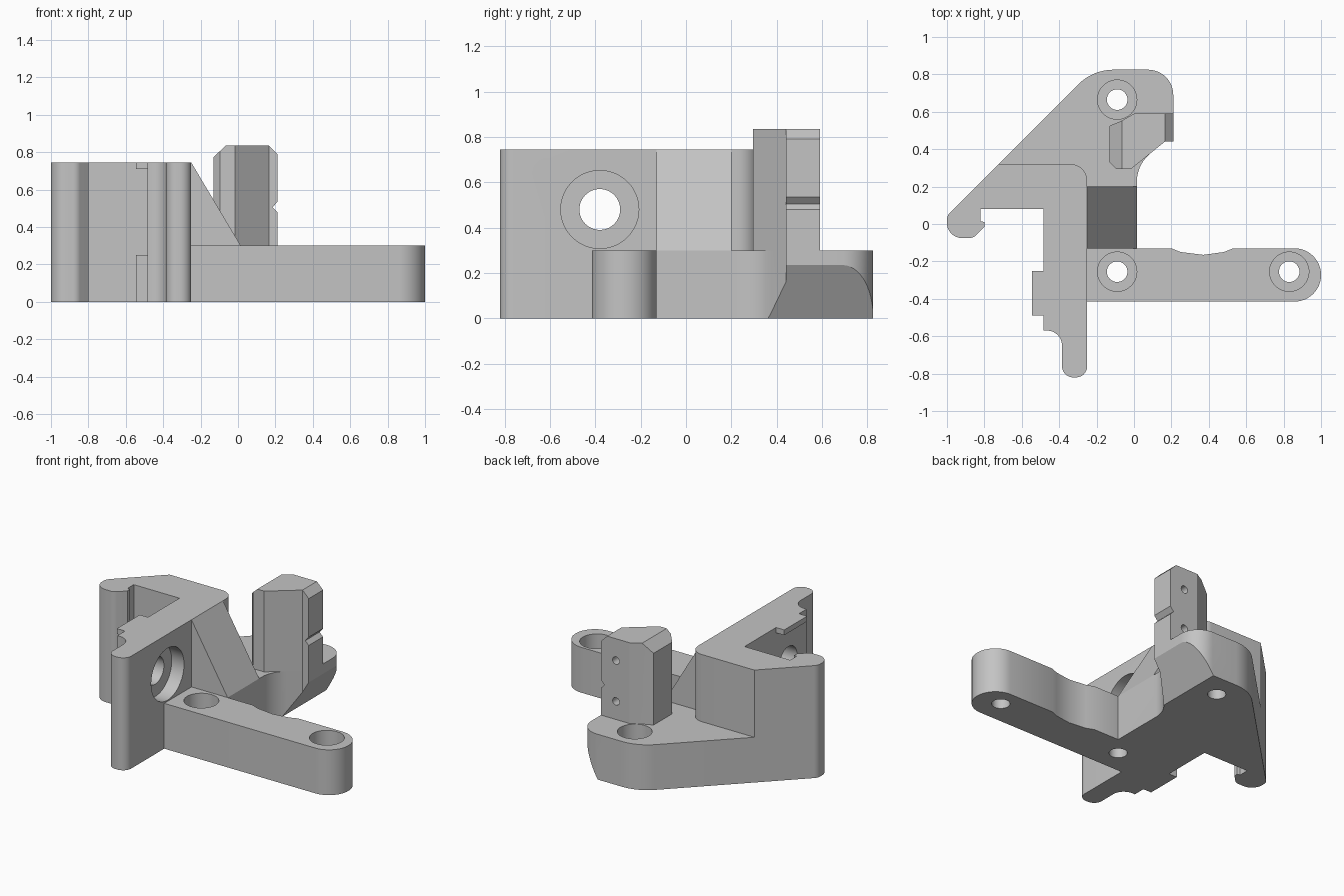
import bpy, bmesh, math
from mathutils import Vector

if "Cube" in bpy.data.objects:
    bpy.data.objects.remove(bpy.data.objects["Cube"], do_unlink=True)

GREY = (0.55, 0.55, 0.55, 1)
mat = bpy.data.materials.new("matte_grey")
mat.use_nodes = True
mat.diffuse_color = GREY
mat.node_tree.nodes["Principled BSDF"].inputs["Base Color"].default_value = GREY


def outline(points, steps=12):
    """Turn (a, b[, radius]) corners into a profile with rounded corners."""
    result = []
    for i, p in enumerate(points):
        corner = Vector(p[:2])
        radius = p[2] if len(p) > 2 else 0
        if not radius:
            result.append(corner)
            continue
        to_prev = (Vector(points[i - 1][:2]) - corner).normalized()
        to_next = (Vector(points[(i + 1) % len(points)][:2]) - corner).normalized()
        half = to_prev.angle(to_next) / 2
        centre = corner + (to_prev + to_next).normalized() * radius / math.sin(half)
        start = corner + to_prev * radius / math.tan(half) - centre
        end = corner + to_next * radius / math.tan(half) - centre
        turn = math.atan2(start.x * end.y - start.y * end.x, start.dot(end))
        for k in range(steps + 1):
            a = turn * k / steps
            c, s = math.cos(a), math.sin(a)
            result.append(centre + Vector((start.x * c - start.y * s,
                                           start.x * s + start.y * c)))
    return result


def prism(name, points, low, high, axis="z"):
    """Extrude a profile along an axis from low to high."""
    place = {"z": lambda a, b, h: (a, b, h),
             "y": lambda a, b, h: (a, h, b),
             "x": lambda a, b, h: (h, a, b)}[axis]
    bm = bmesh.new()
    flat = outline(points)
    lower = [bm.verts.new(place(p.x, p.y, low)) for p in flat]
    upper = [bm.verts.new(place(p.x, p.y, high)) for p in flat]
    bm.faces.new(lower)
    bm.faces.new(upper)
    for i in range(len(flat)):
        j = (i + 1) % len(flat)
        bm.faces.new((lower[i], lower[j], upper[j], upper[i]))
    bmesh.ops.recalc_face_normals(bm, faces=bm.faces)
    mesh = bpy.data.meshes.new(name)
    bm.to_mesh(mesh)
    bm.free()
    obj = bpy.data.objects.new(name, mesh)
    bpy.context.collection.objects.link(obj)
    mesh.materials.append(mat)
    return obj


def rod(name, a, b, radius, low, high, axis="z", sides=48):
    ring = [(a + radius * math.cos(math.tau * k / sides),
             b + radius * math.sin(math.tau * k / sides)) for k in range(sides)]
    return prism(name, ring, low, high, axis)


def combine(target, other, operation):
    """Apply a boolean and remove the helper."""
    mod = target.modifiers.new("join", "BOOLEAN")
    mod.operation, mod.solver, mod.object = operation, "EXACT", other
    bpy.context.view_layer.objects.active = target
    bpy.ops.object.modifier_apply(modifier=mod.name)
    bpy.data.objects.remove(other, do_unlink=True)


# Tall upright wall with hooked end
bracket = prism("bracket", [
    (-.25, -.82, .06), (-.385, -.82, .06), (-.385, -.57, .08), (-.485, -.57),
    (-.485, .08), (-.82, .08), (-.82, .015), (-.8, .01), (-.8, -.015),
    (-.86, -.075, .05), (-1, -.075, .08), (-1, .045, .06),
    (-.725, .32), (-.25, .32, .09)], 0, .745)

# Low base with the long arm
base = prism("base", [
    (-.725, .32), (-.22, .825, .27), (.21, .825, .135), (.21, .44), (.165, .44),
    (.015, .319, .2), (.015, -.13), (.2, -.13), (.25, -.15), (.37, -.165),
    (.48, -.15), (.53, -.13), (1, -.13, .142), (1, -.415, .142),
    (-.4, -.415), (-.4, .2), (-.7, .2)], 0, .3)

# Sloping underside of the rear corner
combine(base, prism("undercut", [(.07, 0), (.21, .235), (.3, .235), (.3, -.1),
                                 (.01, -.1)], .3, .9, "y"), "DIFFERENCE")
combine(bracket, base, "UNION")

# Sloping rib between wall and base
combine(bracket, prism("rib", [(-.25, .745), (.015, .3), (.015, .2), (-.3, .2),
                               (-.3, .745)], -.13, .2, "y"), "UNION")

# Tabs on the inner side of the wall
for low, high in ((0, .25), (.71, .745)):
    combine(bracket, prism("tab", [(-.545, -.49), (-.45, -.49), (-.45, -.25),
                                   (-.545, -.25)], low, high), "UNION")

# Rear post: plan shape trimmed by a notched, chamfered profile
post = prism("post", [(-.13, .33), (-.095, .295), (-.015, .295), (.165, .44),
                      (.21, .44), (.21, .59), (0, .59), (-.07, .55),
                      (-.13, .525)], .27, .9)
combine(post, prism("post_profile", [
    (-.14, .26), (.22, .26), (.22, .48), (.21, .48), (.185, .505), (.21, .535),
    (.21, .79), (.165, .835), (-.065, .835), (-.13, .775), (-.14, .775)],
    .2, .7, "y"), "INTERSECT")
for z in (.42, .69):
    combine(post, rod("post_hole", .1, z, .025, .48, .7, "y", 24), "DIFFERENCE")
combine(bracket, post, "UNION")

# Counterbored vertical screw holes
for x, y in ((-.09, -.255), (.83, -.255), (-.09, .665)):
    combine(bracket, rod("screw_hole", x, y, .055, -.1, .25), "DIFFERENCE")
    combine(bracket, rod("counterbore", x, y, .105, .18, .36), "DIFFERENCE")

# Counterbored hole through the wall
combine(bracket, rod("wall_hole", -.38, .48, .09, -.7, -.2, "x"), "DIFFERENCE")
combine(bracket, rod("wall_counterbore", -.38, .48, .172, -.34, -.2, "x"), "DIFFERENCE")

# Smooth the curves and keep the edges sharp
bpy.ops.object.select_all(action="DESELECT")
bracket.select_set(True)
bpy.context.view_layer.objects.active = bracket
bpy.ops.object.shade_smooth_by_angle(angle=math.radians(25))
